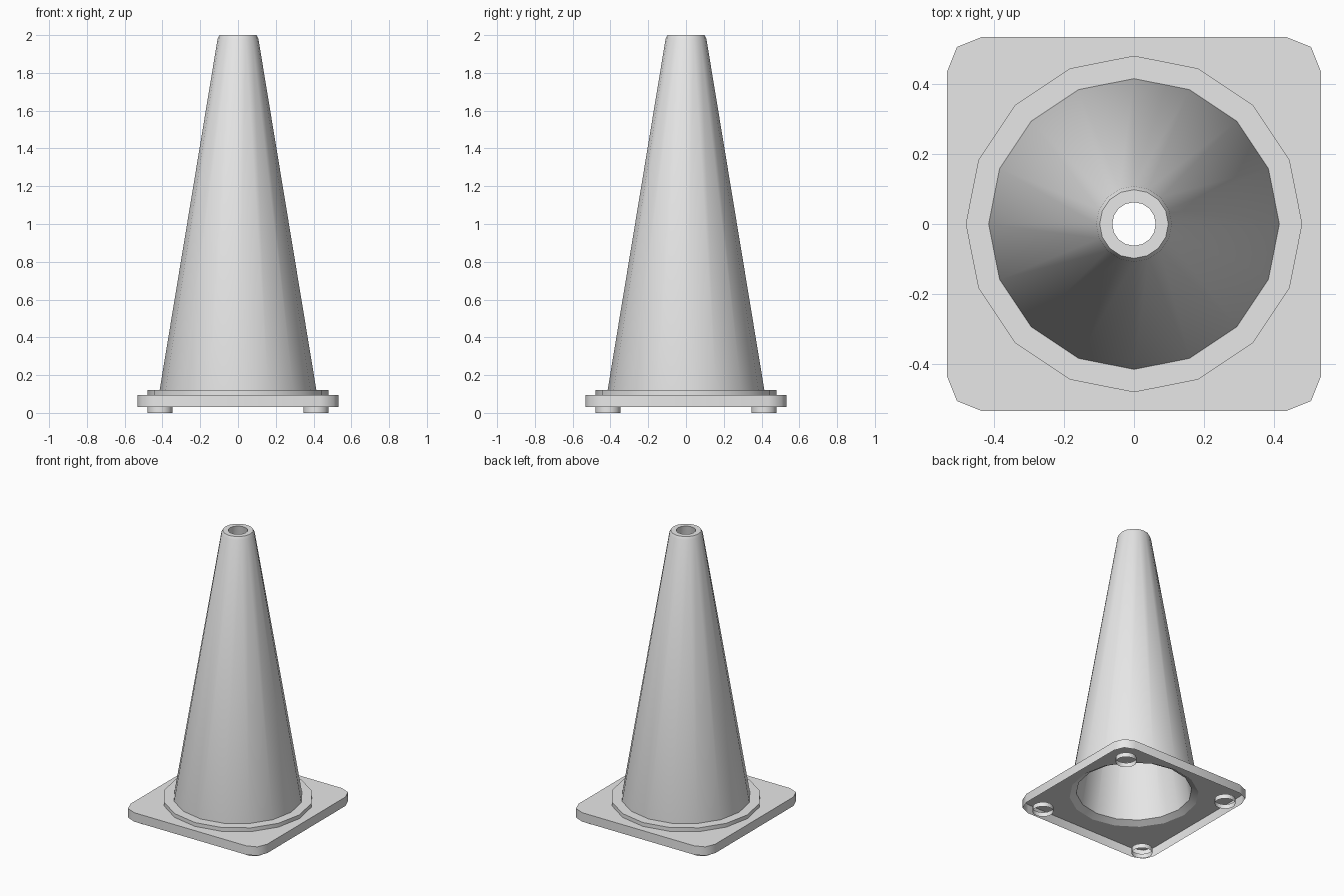
import bpy
import bmesh
import math

if "Cube" in bpy.data.objects:
    bpy.data.objects.remove(bpy.data.objects["Cube"], do_unlink=True)

SIDES = 16

grey = bpy.data.materials.new("plain_grey")
grey.use_nodes = True
grey.diffuse_color = (0.8, 0.8, 0.8, 1)
grey.node_tree.nodes["Principled BSDF"].inputs["Base Color"].default_value = (0.8, 0.8, 0.8, 1)


def finish(name, bm):
    """Turn a bmesh into a named, smooth shaded object."""
    mesh = bpy.data.meshes.new(name)
    bm.to_mesh(mesh)
    bm.free()
    mesh.materials.append(grey)
    obj = bpy.data.objects.new(name, mesh)
    bpy.context.collection.objects.link(obj)
    bpy.ops.object.select_all(action="DESELECT")
    obj.select_set(True)
    bpy.context.view_layer.objects.active = obj
    bpy.ops.object.shade_smooth_by_angle(angle=math.radians(50))
    return obj


def skin(bm, lower, upper):
    """Join two rings of vertices with quads."""
    count = len(lower)
    for i in range(count):
        j = (i + 1) % count
        bm.faces.new((lower[i], lower[j], upper[j], upper[i]))


def circle(bm, radius, z):
    turns = [math.tau * i / SIDES for i in range(SIDES)]
    return [bm.verts.new((radius * math.cos(t), radius * math.sin(t), z)) for t in turns]


def lathe(name, profile, closed=False):
    """Revolve a radius and height profile around the z axis."""
    bm = bmesh.new()
    rings = [circle(bm, r, z) for r, z in profile]
    for lower, upper in zip(rings, rings[1:]):
        skin(bm, lower, upper)
    if closed:
        skin(bm, rings[-1], rings[0])
    return finish(name, bm)


# Hollow cone with a softened top rim and an open bore
lathe("cone_body", [(0.37, 0.12), (0.413, 0.095), (0.415, 0.12), (0.108, 1.98),
                    (0.098, 2.0), (0.062, 2.0)], closed=True)

# Raised collar around the foot of the cone
lathe("collar", [(0.48, 0.095), (0.48, 0.122), (0.41, 0.122)])

# Square base: open underneath, clipped corners, round hole
bm = bmesh.new()
corner = [(0.533, 0.435), (0.505, 0.505), (0.435, 0.533)]
outline = []
for quarter in range(4):
    c, s = [(1, 0), (0, 1), (-1, 0), (0, -1)][quarter]
    outline += [(x * c - y * s, x * s + y * c) for x, y in corner]
bottom = [bm.verts.new((x, y, 0.032)) for x, y in outline]
top = [bm.verts.new((x, y, 0.095)) for x, y in outline]
skin(bm, bottom, top)
hole = circle(bm, 0.413, 0.095)
edges = [bm.edges.get((top[i - 1], top[i])) for i in range(len(top))]
edges += [bm.edges.new((hole[i - 1], hole[i])) for i in range(SIDES)]
bmesh.ops.triangle_fill(bm, use_beauty=True, use_dissolve=False, edges=edges)
bm.normal_update()
for face in bm.faces:
    if face.normal.z < -0.5:
        face.normal_flip()
finish("base_plate", bm)

# Four short open feet under the corners
for side, x in (("left", 0.413), ("right", -0.413)):
    for end, y in (("front", -0.413), ("back", 0.413)):
        foot = lathe(f"{end}_{side}_foot", [(0.067, 0), (0.067, 0.032)])
        foot.location = (x, y, 0)
